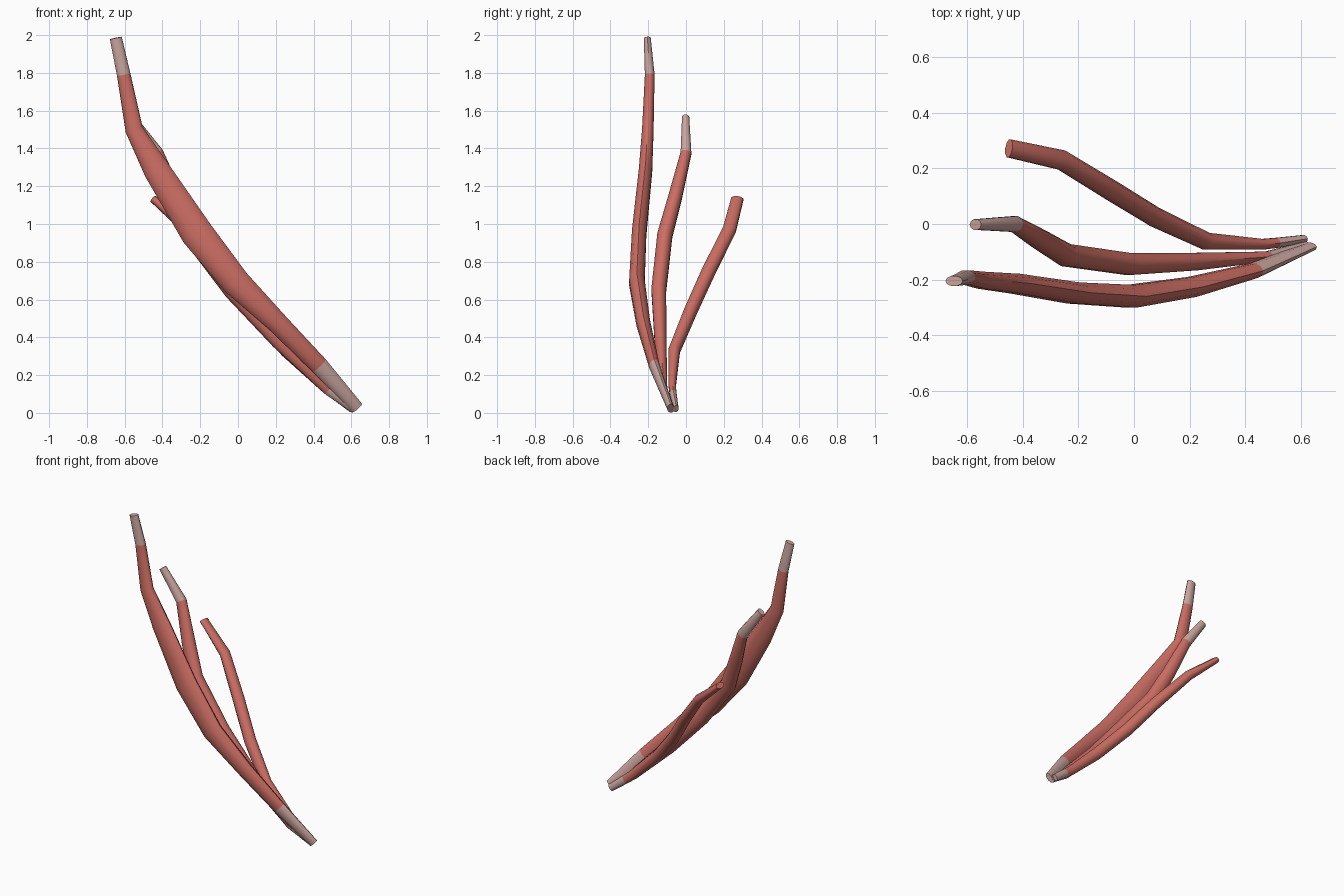
import bpy, bmesh, math
from mathutils import Vector

if "Cube" in bpy.data.objects:
    bpy.data.objects.remove(bpy.data.objects["Cube"])

SIDES = 10


def material(name, rgb):
    m = bpy.data.materials.new(name)
    m.diffuse_color = (*rgb, 1.0)
    m.use_nodes = True
    m.node_tree.nodes["Principled BSDF"].inputs["Base Color"].default_value = m.diffuse_color
    return m


red = material("muscle_red", (0.60, 0.155, 0.125))
pale = material("tendon_pale", (0.60, 0.38, 0.35))


def strand(name, rings, pale_segments):
    """Loft elliptical rings (x, y, z, half width, half depth) into one strand."""
    bm = bmesh.new()
    pts = [Vector(r[:3]) for r in rings]
    n = len(pts)
    loops = []
    for i, p in enumerate(pts):
        t = Vector((0, 0, 0))
        if i > 0:
            t += (p - pts[i - 1]).normalized()
        if i < n - 1:
            t += (pts[i + 1] - p).normalized()
        t.normalize()
        side = t.cross(Vector((0, 1, 0))).normalized()
        deep = side.cross(t).normalized()
        w, d = rings[i][3:]
        loops.append([bm.verts.new(p + side * w * math.cos(a) + deep * d * math.sin(a))
                      for a in (2 * math.pi * k / SIDES for k in range(SIDES))])
    # muscle belly, with the tendon segments at the ends in the pale colour
    for i in range(n - 1):
        for k in range(SIDES):
            j = (k + 1) % SIDES
            f = bm.faces.new((loops[i][k], loops[i][j], loops[i + 1][j], loops[i + 1][k]))
            f.material_index = 1 if i in pale_segments else 0
    # end caps
    for loop, seg in ((loops[0], 0), (loops[-1], n - 2)):
        bm.faces.new(loop).material_index = 1 if seg in pale_segments else 0
    bmesh.ops.recalc_face_normals(bm, faces=bm.faces)
    me = bpy.data.meshes.new(name)
    bm.to_mesh(me)
    bm.free()
    me.materials.append(red)
    me.materials.append(pale)
    ob = bpy.data.objects.new(name, me)
    bpy.context.collection.objects.link(ob)
    bpy.ops.object.select_all(action='DESELECT')
    ob.select_set(True)
    bpy.context.view_layer.objects.active = ob
    bpy.ops.object.shade_smooth_by_angle(angle=math.radians(50))


# front strand: longest and widest, tendons at both ends
strand("front_muscle", [
    (-0.647, -0.205, 1.985, 0.032, 0.019),
    (-0.605, -0.192, 1.79, 0.036, 0.027),
    (-0.55, -0.202, 1.50, 0.047, 0.032),
    (-0.43, -0.214, 1.285, 0.070, 0.037),
    (-0.218, -0.248, 0.952, 0.086, 0.040),
    (-0.01, -0.260, 0.69, 0.075, 0.043),
    (0.21, -0.226, 0.475, 0.056, 0.038),
    (0.43, -0.168, 0.25, 0.048, 0.028),
    (0.632, -0.082, 0.025, 0.034, 0.017)], {0, 7})

# middle strand, tendons at both ends
strand("middle_muscle", [
    (-0.57, -0.002, 1.565, 0.026, 0.020),
    (-0.43, 0.0, 1.375, 0.036, 0.030),
    (-0.335, -0.058, 1.14, 0.046, 0.038),
    (-0.245, -0.112, 0.94, 0.052, 0.042),
    (-0.02, -0.144, 0.65, 0.056, 0.041),
    (0.22, -0.135, 0.38, 0.045, 0.033),
    (0.48, -0.117, 0.125, 0.032, 0.019),
    (0.618, -0.076, 0.02, 0.024, 0.015)], {0, 6})

# back strand, tendon at the lower end only
strand("back_muscle", [
    (-0.45, 0.272, 1.133, 0.020, 0.034),
    (-0.26, 0.230, 0.97, 0.032, 0.037),
    (-0.08, 0.120, 0.75, 0.038, 0.038),
    (0.075, 0.025, 0.54, 0.040, 0.036),
    (0.26, -0.062, 0.33, 0.038, 0.032),
    (0.46, -0.073, 0.14, 0.030, 0.020),
    (0.51, -0.068, 0.10, 0.028, 0.019),
    (0.61, -0.053, 0.022, 0.024, 0.014)], {6})
